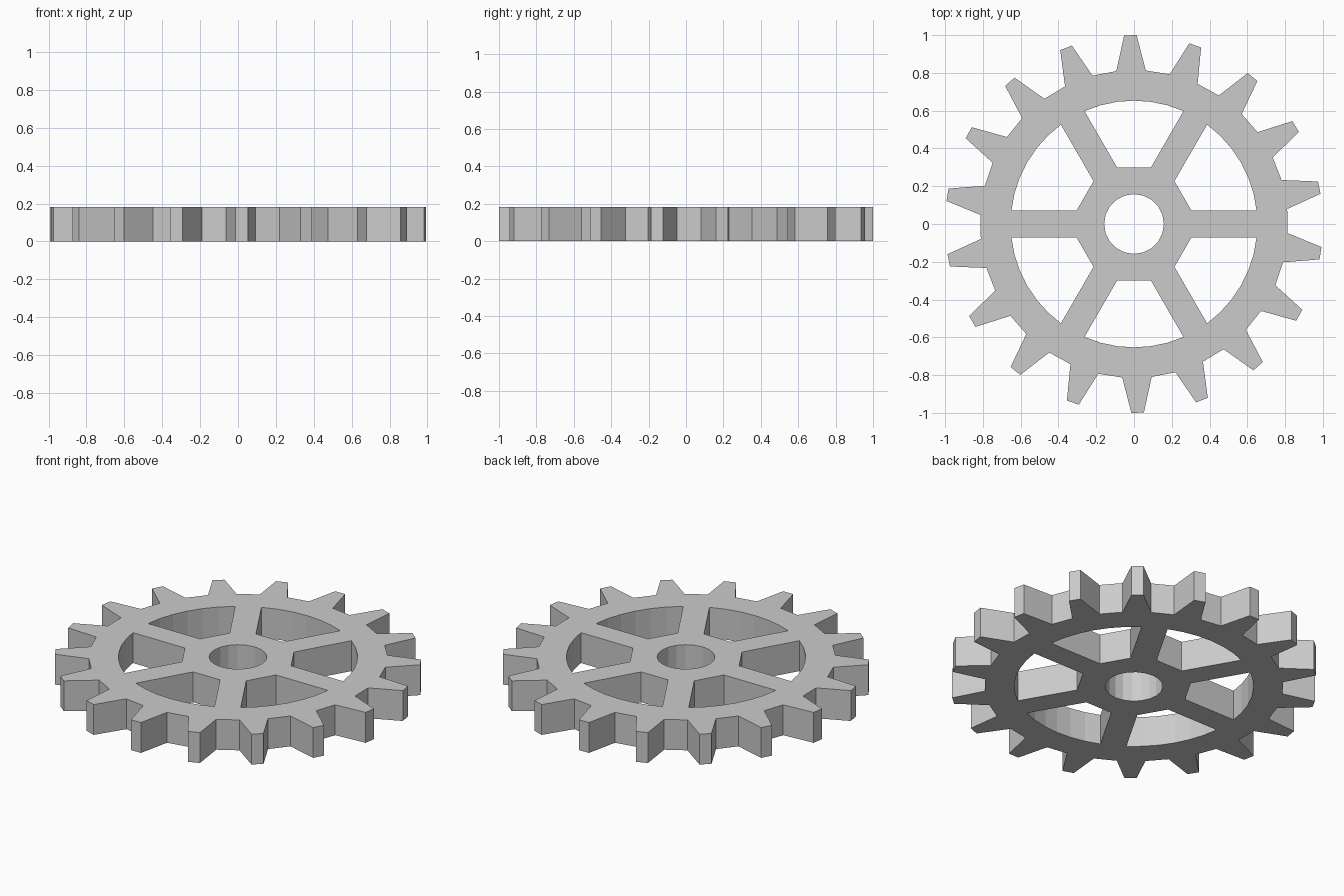
import bpy, bmesh
from math import radians, sin, cos, asin, pi

if "Cube" in bpy.data.objects:
    bpy.data.objects.remove(bpy.data.objects["Cube"])

TEETH, SPOKES, HEIGHT = 18, 6, 0.183
ROOT_R, TIP_R = 0.815, 1.0
BORE_R, HUB_R, RIM_R = 0.158, 0.312, 0.653
SPOKE_HALF = 0.072


def polar(r, a):
    return (r * cos(a), r * sin(a))


curve = bpy.data.curves.new("gear_wheel", "CURVE")
curve.dimensions = "2D"
curve.fill_mode = "BOTH"
curve.extrude = HEIGHT / 2


def add_loop(points):
    s = curve.splines.new("POLY")
    s.points.add(len(points) - 1)
    for p, (x, y) in zip(s.points, points):
        p.co = (x, y, 0, 1)
    s.use_cyclic_u = True
    s.use_smooth = False


# toothed outline
outline = []
for i in range(TEETH):
    mid = 11.1 + i * 360 / TEETH
    for r, off in ((ROOT_R, -5.5), (TIP_R, -1.9), (TIP_R, 1.9), (ROOT_R, 5.5)):
        outline.append(polar(r, radians(mid + off)))
add_loop(outline)

# axle bore
add_loop([polar(BORE_R, 2 * pi * i / 20) for i in range(20)])

# windows between the spokes: flat at the hub, arc at the rim
step = 2 * pi / SPOKES
a_in, a_out = asin(SPOKE_HALF / HUB_R), asin(SPOKE_HALF / RIM_R)
ARC = 6
for k in range(SPOKES):
    base = k * step
    window = [polar(HUB_R, base + step - a_in), polar(HUB_R, base + a_in)]
    for j in range(ARC + 1):
        window.append(polar(RIM_R, base + a_out + (step - 2 * a_out) * j / ARC))
    add_loop(window)

# turn the filled profile into a solid mesh standing on the floor
gear = bpy.data.objects.new("gear_wheel", curve)
bpy.context.collection.objects.link(gear)
bpy.context.view_layer.objects.active = gear
gear.select_set(True)
bpy.ops.object.convert(target="MESH")
gear = bpy.context.view_layer.objects.active

bm = bmesh.new()
bm.from_mesh(gear.data)
bmesh.ops.remove_doubles(bm, verts=bm.verts, dist=0.0005)
bmesh.ops.translate(bm, verts=bm.verts, vec=(0, 0, HEIGHT / 2))
bmesh.ops.recalc_face_normals(bm, faces=bm.faces)
for f in bm.faces:
    f.smooth = False
bm.to_mesh(gear.data)
bm.free()
